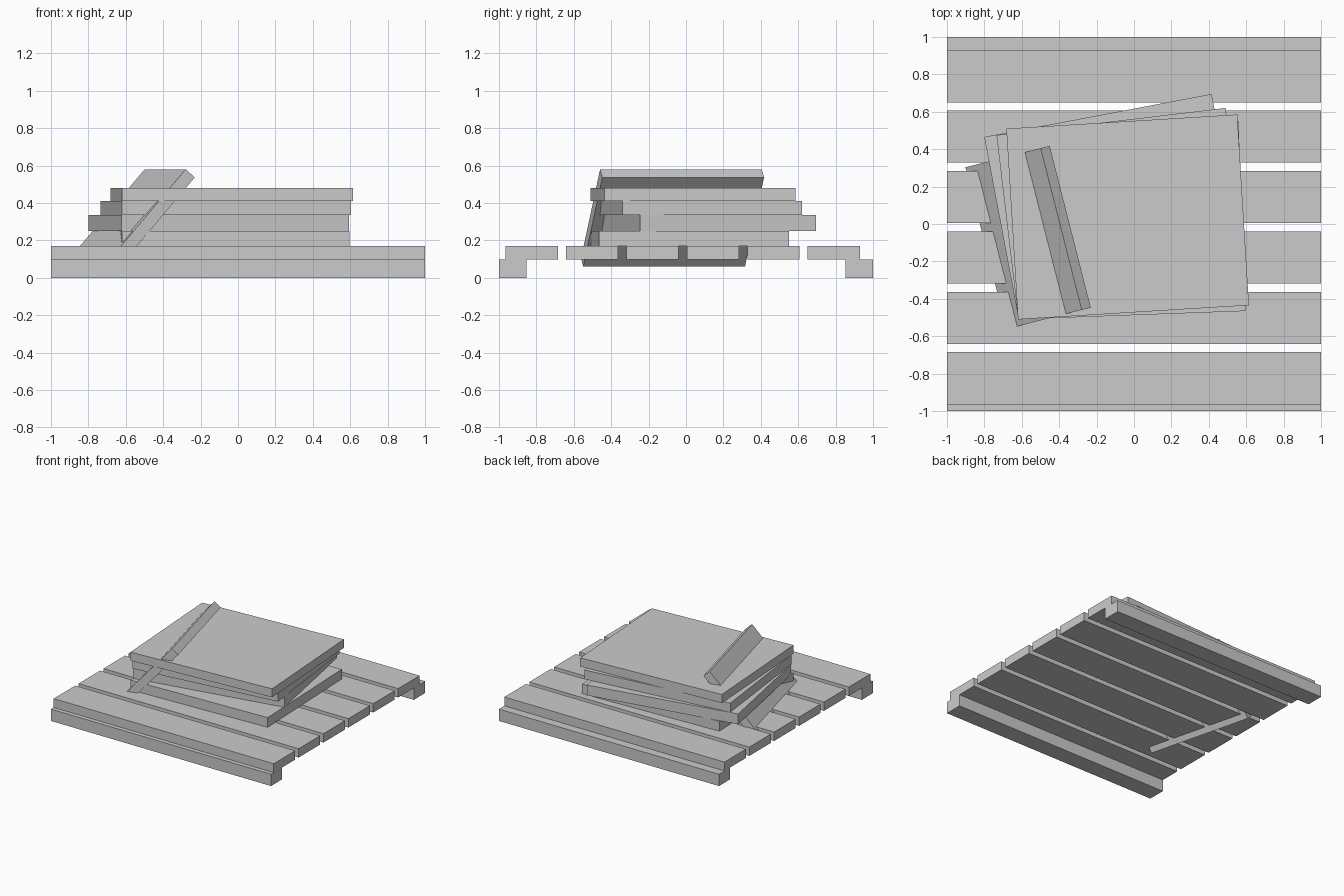
import bpy
from math import radians
from mathutils import Matrix

if "Cube" in bpy.data.objects:
    bpy.data.objects.remove(bpy.data.objects["Cube"])


def box(name, size, center, yaw=0, tilt=0):
    x, y, z = (s / 2 for s in size)
    verts = [(a, b, c) for a in (-x, x) for b in (-y, y) for c in (-z, z)]
    faces = [(0, 1, 3, 2), (4, 6, 7, 5), (0, 4, 5, 1),
             (2, 3, 7, 6), (0, 2, 6, 4), (1, 5, 7, 3)]
    mesh = bpy.data.meshes.new(name)
    mesh.from_pydata(verts, [], faces)
    ob = bpy.data.objects.new(name, mesh)
    bpy.context.collection.objects.link(ob)
    ob.matrix_world = (Matrix.Translation(center)
                       @ Matrix.Rotation(radians(yaw), 4, 'Z')
                       @ Matrix.Rotation(radians(tilt), 4, 'Y'))
    return ob


# Pallet runners
for label, y in (("front", -0.927), ("back", 0.927)):
    box(f"{label}_runner", (2, 0.146, 0.097), (0, y, 0.0485))

# Pallet slats
for i in range(6):
    box(f"slat_{i + 1}", (2, 0.279, 0.073), (0, -0.825 + i * 0.323, 0.1335))

# Stacked slabs: length, depth, bottom, top, centre x, centre y, yaw
slabs = [
    (1.217, 1.016, 0.170, 0.250, -0.031, 0.020, 2.1),
    (1.237, 0.957, 0.250, 0.335, -0.104, 0.110, 10.7),
    (1.233, 0.967, 0.335, 0.410, -0.066, 0.0675, 6.75),
    (1.237, 1.022, 0.410, 0.480, -0.034, 0.0375, 3.5),
]
for i, (l, d, z0, z1, x, y, yaw) in enumerate(slabs):
    box(f"slab_{i + 1}", (l, d, z1 - z0), (x, y, (z0 + z1) / 2), yaw)

# Tilted board cutting through the stack
box("leaning_board", (0.632, 0.892, 0.066), (-0.566, -0.072, 0.32), 14.25, -49)
